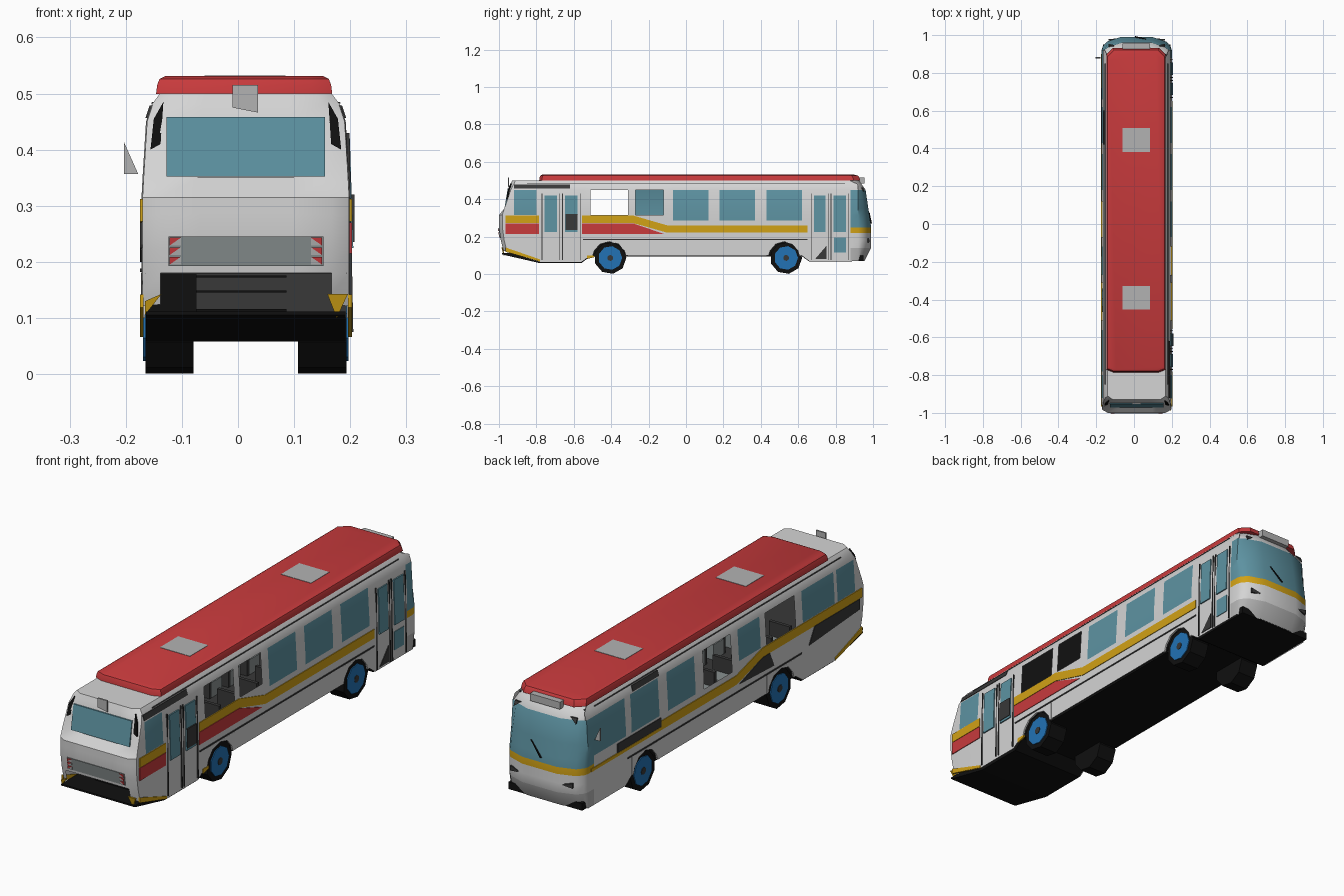
import bpy, bmesh, math
from mathutils import Vector

cube = bpy.data.objects.get("Cube")
if cube:
    bpy.data.objects.remove(cube, do_unlink=True)

CX = 0.014  # centre line of the body


def material(name, rgb, rough=0.6):
    m = bpy.data.materials.new(name)
    m.use_nodes = True
    m.diffuse_color = (*rgb, 1)
    b = m.node_tree.nodes["Principled BSDF"]
    b.inputs["Base Color"].default_value = (*rgb, 1)
    b.inputs["Roughness"].default_value = rough
    return m


WHITE = material("white paint", (.66, .66, .66))
GLASS = material("teal glass", (.11, .29, .36))
YELLOW = material("yellow paint", (.64, .36, .008))
RED = material("red paint", (.58, .043, .046))
GREY = material("light grey", (.45, .45, .45))
PANEL = material("grey panel", (.25, .28, .28))
DARK = material("dark grey", (.04, .04, .04))
BLACK = material("black", (.005, .005, .005))
BLUE = material("blue hub", (.016, .17, .46))


def finish(name, bm, mats, smooth=False):
    bmesh.ops.recalc_face_normals(bm, faces=bm.faces)
    me = bpy.data.meshes.new(name)
    bm.to_mesh(me)
    bm.free()
    for m in mats:
        me.materials.append(m)
    ob = bpy.data.objects.new(name, me)
    bpy.context.collection.objects.link(ob)
    if smooth:
        bpy.ops.object.select_all(action='DESELECT')
        ob.select_set(True)
        bpy.context.view_layer.objects.active = ob
        bpy.ops.object.shade_smooth_by_angle(angle=math.radians(35))
    return ob


def lerp(table, t):
    for (a, u), (b, v) in zip(table, table[1:]):
        if t <= b:
            return u + (v - u) * max(0, (t - a) / (b - a))
    return table[-1][1]


# Body profiles over height, and the lower edge along the length
def half_width(z): return lerp([(0, .186), (.32, .186), (.45, .178), (.48, .168), (.5, .153)], z)
def rear_y(z): return lerp([(.1, -.97), (.18, -.99), (.25, -1), (.32, -1), (.45, -.955), (.5, -.93)], z)
def rear_mid_y(z): return lerp([(.1, -.97), (.18, -.99), (.25, -1), (.315, -1), (.35, -.965), (.45, -.95), (.5, -.93)], z)
def front_y(z): return lerp([(.07, .955), (.14, .99), (.25, .99), (.45, .96), (.5, .925)], z)
def sill_z(y): return lerp([(-1, .13), (-.78, .065), (-.56, .065), (-.51, .1), (.62, .1), (.66, .07), (1, .07)], y)


# Mappings that lay flat shapes on a body face or upright across it
def on_side(s): return lambda a, z, d: (CX + s * (half_width(z) + d), a, z)
def on_rear(a, z, d): return (CX + a, rear_mid_y(z) - d, z)
def on_front(a, z, d): return (CX + a, front_y(z) - .1 * abs(a) + d, z)
def across(y): return lambda a, z, d: (a, y - d, z)


def plate(name, where, pts, mat, off=.003):
    bm = bmesh.new()
    outer = [bm.verts.new(where(a, z, off)) for a, z in pts]
    inner = [bm.verts.new(where(a, z, off - .007)) for a, z in pts]
    bm.faces.new(outer)
    bm.faces.new(inner[::-1])
    for i in range(len(pts)):
        j = (i + 1) % len(pts)
        bm.faces.new((outer[i], inner[i], inner[j], outer[j]))
    return finish(name, bm, [mat])


def rect(a, b, lo, hi): return [(a, lo), (b, lo), (b, hi), (a, hi)]


def box(name, lo, hi, mat):
    bm = bmesh.new()
    bmesh.ops.create_cube(bm, size=1)
    lo, hi = Vector(lo), Vector(hi)
    for v in bm.verts:
        v.co = (lo + hi) / 2 + v.co * (hi - lo)
    return finish(name, bm, [mat])


# Body shell: rows of height by columns around the plan
ROWS = [0, .14, .18, .22, .25, .285, .315, .35, .45, .48, .5]
CUTS = [-.92, -.8, -.78, -.56, -.51, -.31, -.27, -.12, -.07, .12, .18, .37, .43, .62, .66, .88, .92]
right = [("rear", .45), ("rear", .82), ("edge", -1)] + [("side", y) for y in CUTS] + [("edge", 1), ("front", .85), ("front", .45)]
columns = [(1, *c) for c in right] + [(-1, *c) for c in right[::-1]]


def shell_point(s, kind, t, z):
    y = {"rear": -.98, "edge": t * .97, "side": t, "front": .98}[kind]
    z = z or sill_z(y)
    w = half_width(z)
    if kind == "rear":
        return (CX + s * w * t, rear_mid_y(z), z)
    if kind == "front":
        return (CX + s * w * t, front_y(z) - .025 * (t > .5), z)
    if kind == "edge":
        y = rear_y(z) + .018 if t < 0 else front_y(z) - .05
        y = max(y, .921) if t > 0 and z < .48 else y
        w -= .002 if t < 0 else .006
    elif z > .48:
        y = max(-.912, min(t, .874))
    return (CX + s * w, y, z)


WINDOWS = {-.92: .315, -.51: .315, -.27: .315, -.07: .285, .18: .285, .43: .285}
OPEN = {(1, -.51), (1, -.27), (-1, -.51), (-1, -.07)}
bm = bmesh.new()
grid = [[bm.verts.new(shell_point(*c, z)) for c in columns] for z in ROWS]
for r, z in enumerate(ROWS[:-1]):
    for i, (s, kind, t) in enumerate(columns):
        j = (i + 1) % len(columns)
        k2, t2 = columns[j][1:]
        y = min(t, t2) if kind == k2 == "side" else None
        at_front = "front" in (kind, k2) or (kind != "rear" and k2 != "rear" and max(t, t2) > .9)
        mat = 0
        if y is not None and not at_front:
            if y in (-.51, .43) and z < .18:
                continue                                  # wheel arch
            bottom = WINDOWS.get(y)
            if s < 0 and y in (-.78, .66):
                bottom = .285 if y > 0 else .315
            if bottom and bottom <= z < .45:
                if (s, y) in OPEN:
                    continue                              # unglazed opening
                mat = 1
        elif at_front:
            mat = 1 if .25 <= z < .45 else 2 if z == .22 else 3 if z < .14 else 0
        elif kind == k2 == "rear" and z < .18:
            continue                                      # open engine bay
        f = bm.faces.new((grid[r][i], grid[r][j], grid[r + 1][j], grid[r + 1][i]))
        f.material_index = mat
bm.faces.new(grid[-1])
finish("body_shell", bm, [WHITE, GLASS, YELLOW, GREY], True)

# Roof cap: cut-corner plan stepped inwards to a crown
bm = bmesh.new()
rings = []
for inset, z in ((0, .499), (.002, .515), (.006, .526), (.016, .531)):
    w, lo, hi, c = .157 - inset, -.785 + inset, .932 - 2 * inset, .035
    half = [(w - c, lo), (w, lo + c * .4), (w, hi - c), (w - c, hi)]
    plan = half + [(-x, y) for x, y in half[::-1]]
    rings.append([bm.verts.new((CX - .003 + x, y, z)) for x, y in plan])
for a, b in zip(rings, rings[1:]):
    for i in range(len(a)):
        j = (i + 1) % len(a)
        bm.faces.new((a[i], a[j], b[j], b[i]))
bm.faces.new(rings[0])
bm.faces.new(rings[-1])
finish("roof_cap", bm, [RED], True)
for y in (-.39, .445):
    box("roof_hatch", (-.06, y - .063, .525), (.085, y + .063, .5325), GREY)
box("destination_sign", (-.06, .88, .485), (.085, .955, .516), GREY)

# Ceiling, floor, underbody, engine bay, wheel wells and seats
box("cabin_ceiling", (-.145, -.9, .478), (.173, .9, .484), DARK)
box("cabin_floor", (-.165, -.975, .178), (.193, .94, .184), DARK)
box("engine_block", (-.075, -.87, .1), (.193, -.8, .179), DARK)
box("engine_bay_wall", (-.165, -.84, .1), (-.075, -.8, .179), BLACK)
for z in (.112, .145, .172):
    box("engine_bay_bar", (-.075, -.878, z), (.086, -.868, z + .004), BLACK)
for a, b in ((-.51, -.31), (.43, .62)):
    box("wheel_well", (-.15, a, .1), (.178, b, .179), BLACK)
under = [(-.985, .105), (-.78, .058), (-.56, .058), (-.51, .095), (.62, .095), (.66, .066), (.95, .069), (.95, .1), (-.985, .112)]
bm = bmesh.new()
face = bm.faces.new([bm.verts.new((-.164, y, z)) for y, z in under])
ext = bmesh.ops.extrude_face_region(bm, geom=[face])
bmesh.ops.translate(bm, vec=(.356, 0, 0), verts=[v for v in ext["geom"] if isinstance(v, bmesh.types.BMVert)])
finish("underbody", bm, [BLACK])
for n in range(6):
    y = -.5 + .13 * n
    for x in (-.1, .128):
        box("seat_base", (x - .05, y, .184), (x + .05, y + .07, .25), PANEL)
        box("seat_back", (x - .05, y - .015, .184), (x + .05, y, .313), DARK)

# Wheels with raised hubs on the outer faces
for y in (-.405, .535):
    for s in (-1, 1):
        for name, r, w, x, mat in (("tyre", .086, .086, .136, BLACK), ("hub", .064, .04, .163, BLUE), ("hub_cap", .016, .04, .165, DARK)):
            bpy.ops.mesh.primitive_cylinder_add(vertices=9, radius=r, depth=w, rotation=(0, math.pi / 2, 0),
                                                location=(CX + s * x, y, .086))
            bpy.context.object.name = name
            bpy.context.object.data.materials.append(mat)

# Side livery, wheel arch surrounds and trims
for s in (-1, 1):
    side = on_side(s)
    mid = -.555 if s > 0 else -.79     # the livery stops at the doors
    plate("yellow_stripe_low", side, rect(-.1, .65 if s > 0 else .42, .221, .26), YELLOW)
    plate("yellow_stripe_rise", side, [(-.1, .221), (-.1, .26), (-.28, .312), (-.28, .272)], YELLOW)
    plate("yellow_stripe_high", side, rect(mid, -.28, .272, .312), YELLOW)
    plate("yellow_stripe_rear", side, rect(-.965, -.785, .272, .312), YELLOW)
    if s > 0:
        plate("red_stripe", side, [(mid, .215), (-.12, .215), (-.28, .27), (mid, .27)], RED)
        plate("red_stripe_rear", side, rect(-.965, -.785, .215, .27), RED)
        plate("skirt_corner", side, [(-.53, .08), (-.49, .09), (-.49, .1), (-.53, .1)], YELLOW)
    else:
        plate("dark_stripe_front", side, [(-.36, .205), (-.12, .215), (-.28, .27), (-.33, .27)], DARK)
        plate("dark_stripe_rear", side, [(-.95, .225), (-.6, .2), (-.64, .27), (-.95, .27)], DARK)
        plate("dark_side_panel", side, rect(.42, .72, .236, .275), DARK)
        plate("yellow_stripe_front", side, rect(.42, .9, .221, .235), YELLOW)
    plate("skirt_seam", side, rect(-.55, .65, .182, .188), DARK)
    plate("rear_skirt_edge", side, [(-.965, .119), (-.78, .066), (-.78, .078), (-.965, .142)], YELLOW)
    for a, b in ((-.51, -.31), (.43, .62)):
        m = (a + b) / 2
        for c, d in ((a, 1), (b, -1)):
            arch = [(c, .1), (c, .18), (m, .18), (m, .173), (c + d * .05, .16), (c + d * .02, .125), (c + d * .012, .1)]
            plate("arch_surround", side, arch, WHITE, .001)
    a, b = (-.92, -.62) if s > 0 else (.42, .6)
    plate("roof_edge_grille", side, rect(a, b, .456, .479), DARK)
    plate("gutter_line", side, rect(-.85, .85, .482, .485), DARK)

# Doors on one side: dark joints, glass leaves
door = on_side(1)
for leaves in (((-.77, -.675), (-.66, -.565)), ((.67, .76), (.775, .87))):
    for a, b in leaves:
        for c in (a, b):
            plate("door_joint", door, rect(c - .002, c + .002, .075, .43), DARK, .0055)
        plate("door_glass", door, rect(a + .014, b - .014, .225, .42), GLASS, .0055)
plate("door_dark_pane", door, rect(-.645, -.58, .235, .32), DARK, .008)
plate("door_low_glass", door, rect(.79, .855, .115, .195), GLASS)
plate("door_shadow_panel", door, [(.69, .08), (.75, .08), (.75, .15)], DARK)

# Rear end: window, lamp panel, corner vents and markers
plate("rear_window", on_rear, rect(-.141, .141, .352, .458), GLASS, .006)
plate("lamp_panel", on_rear, rect(-.138, .138, .193, .245), PANEL)
for s in (-1, 1):
    for n in range(3):
        z = .195 + n * .017
        a, b = s * .116, s * .136
        plate("lamp_white", on_rear, rect(a, b, z, z + .014), GREY, .005)
        plate("lamp_red", on_rear, [(a, z + .014), (b, z), (b, z + .014)], RED, .007)
    plate("corner_vent", on_rear, [(s * .152, .41), (s * .17, .4), (s * .164, .455), (s * .147, .485)], BLACK)
plate("corner_marker_left", on_rear, [(.145, .143), (.162, .1), (.182, .143)], YELLOW, .006)
plate("corner_marker_right", on_rear, [(-.18, .105), (-.15, .143), (-.18, .13)], YELLOW, .006)
plate("rear_camera", across(-.95), [(-.01, .515), (-.01, .475), (.036, .466), (.036, .515)], GREY)

# Front end: lamps, wiper and mirror
for s in (-1, 1):
    plate("headlamp", on_front, [(s * .09, .175), (s * .15, .168), (s * .15, .19)], DARK)
    plate("windscreen_corner", on_front, [(s * .12, .462), (s * .15, .462), (s * .15, .44)], DARK, .008)
plate("front_grille", on_front, rect(-.07, .07, .15, .155), DARK)
plate("wiper", on_front, [(-.01, .27), (-.005, .27), (.05, .33), (.045, .33)], BLACK, .008)
plate("mirror", across(.88), [(-.203, .357), (-.178, .357), (-.203, .413)], GREY)
